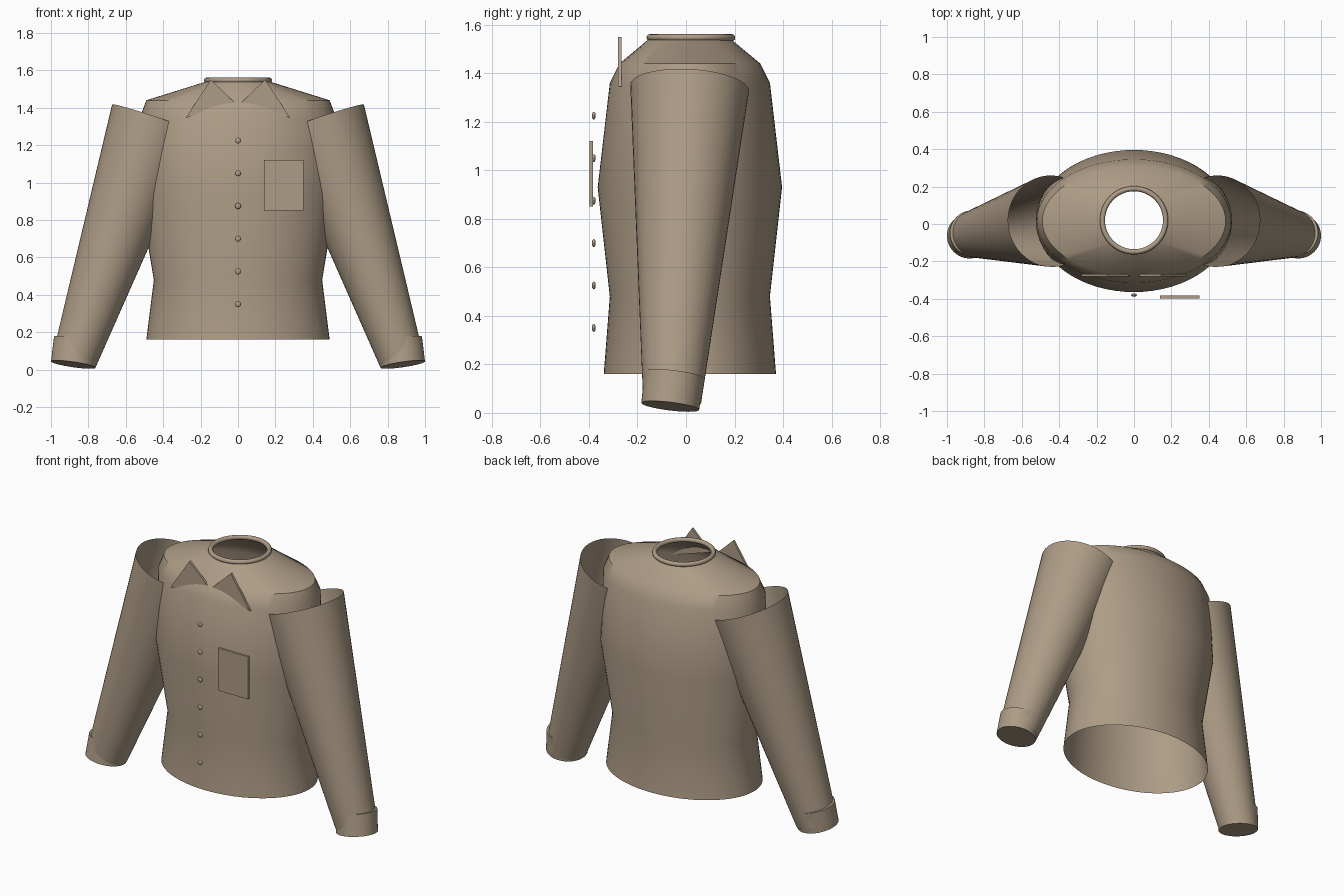
import bpy, bmesh, math
from mathutils import Vector, Matrix

cube = bpy.data.objects.get("Cube")
if cube:
    bpy.data.objects.remove(cube, do_unlink=True)

fabric = bpy.data.materials.new("tan fabric")
fabric.use_nodes = True
TAN = (0.42, 0.335, 0.24, 1.0)
fabric.diffuse_color = TAN
fabric.node_tree.nodes["Principled BSDF"].inputs["Base Color"].default_value = TAN


def finish(name, bm, smooth=True):
    """Turn a bmesh into a named, coloured object."""
    bmesh.ops.recalc_face_normals(bm, faces=bm.faces)
    mesh = bpy.data.meshes.new(name)
    bm.to_mesh(mesh)
    bm.free()
    mesh.materials.append(fabric)
    obj = bpy.data.objects.new(name, mesh)
    bpy.context.collection.objects.link(obj)
    if smooth:
        bpy.ops.object.select_all(action='DESELECT')
        obj.select_set(True)
        bpy.context.view_layer.objects.active = obj
        bpy.ops.object.shade_smooth_by_angle(angle=math.radians(40))
    return obj


def loft(name, rings, axis=(0, 0, 1), segments=48, capped=False):
    """Skin elliptical rings (centre, half width, half depth) square to an axis."""
    bm = bmesh.new()
    turn = Vector((0, 0, 1)).rotation_difference(Vector(axis).normalized())
    loops = []
    for centre, rx, ry in rings:
        loop = []
        for i in range(segments):
            a = math.tau * i / segments
            offset = turn @ Vector((rx * math.cos(a), ry * math.sin(a), 0))
            loop.append(bm.verts.new(Vector(centre) + offset))
        loops.append(loop)
    for low, high in zip(loops, loops[1:]):
        for i in range(segments):
            j = (i + 1) % segments
            bm.faces.new((low[i], low[j], high[j], high[i]))
    if capped:
        bm.faces.new(loops[0])
        bm.faces.new(loops[-1])
    return finish(name, bm)


def plate(name, outline, y_front, y_back):
    """Upright flat panel from an x-z outline."""
    bm = bmesh.new()
    face = bm.faces.new([bm.verts.new((x, y_front, z)) for x, z in outline])
    out = bmesh.ops.extrude_face_region(bm, geom=[face])
    moved = [v for v in out["geom"] if isinstance(v, bmesh.types.BMVert)]
    bmesh.ops.translate(bm, verts=moved, vec=(0, y_back - y_front, 0))
    return finish(name, bm, smooth=False)


# Open body shell: height, half width, half depth
body = [(0.16, 0.49, 0.355), (0.48, 0.45, 0.33), (0.93, 0.525, 0.38),
        (1.36, 0.52, 0.33), (1.44, 0.49, 0.29), (1.54, 0.17, 0.17)]
loft("body", [((0, 0.016, z), rx, ry) for z, rx, ry in body], segments=64)

# Rolled neckband
bm = bmesh.new()
band = [[bm.verts.new(((0.169 + 0.014 * math.cos(b)) * math.cos(a),
                       0.02 + (0.169 + 0.014 * math.cos(b)) * math.sin(a),
                       1.547 + 0.014 * math.sin(b)))
         for b in (math.tau * k / 12 for k in range(12))]
        for a in (math.tau * k / 48 for k in range(48))]
for i in range(48):
    for k in range(12):
        n, m = band[(i + 1) % 48], (k + 1) % 12
        bm.faces.new((band[i][k], n[k], n[m], band[i][m]))
finish("neckband", bm)

for side, s in (("left", 1), ("right", -1)):
    # Tapered sleeve, open at both ends
    shoulder = Vector((s * 0.441, 0.015, 1.339))
    wrist = Vector((s * 0.875, -0.057, 0.05))
    loft(side + "_sleeve", [(wrist, 0.12, 0.12), (shoulder, 0.245, 0.245)],
         axis=shoulder - wrist)

    # Closed cuff
    bottom = Vector((s * 0.881, -0.065, 0.027))
    top = Vector((s * 0.862, -0.049, 0.158))
    loft(side + "_cuff", [(bottom, 0.12, 0.12), (top, 0.123, 0.123)],
         axis=top - bottom, capped=True)

    # Pointed collar flap
    plate(side + "_collar_flap",
          [(s * 0.145, 1.55), (s * 0.28, 1.345), (s * 0.02, 1.43)], -0.28, -0.266)

# Button row
for i in range(6):
    bm = bmesh.new()
    bmesh.ops.create_uvsphere(bm, u_segments=16, v_segments=10, radius=0.016)
    bmesh.ops.scale(bm, vec=(1, 0.5, 1), verts=bm.verts)
    bmesh.ops.translate(bm, vec=(0, -0.38, 0.35 + 0.175 * i), verts=bm.verts)
    finish("button_%d" % (i + 1), bm)

# Chest pocket
plate("chest_pocket", [(0.14, 0.85), (0.35, 0.85), (0.35, 1.12), (0.14, 1.12)],
      -0.398, -0.383)
